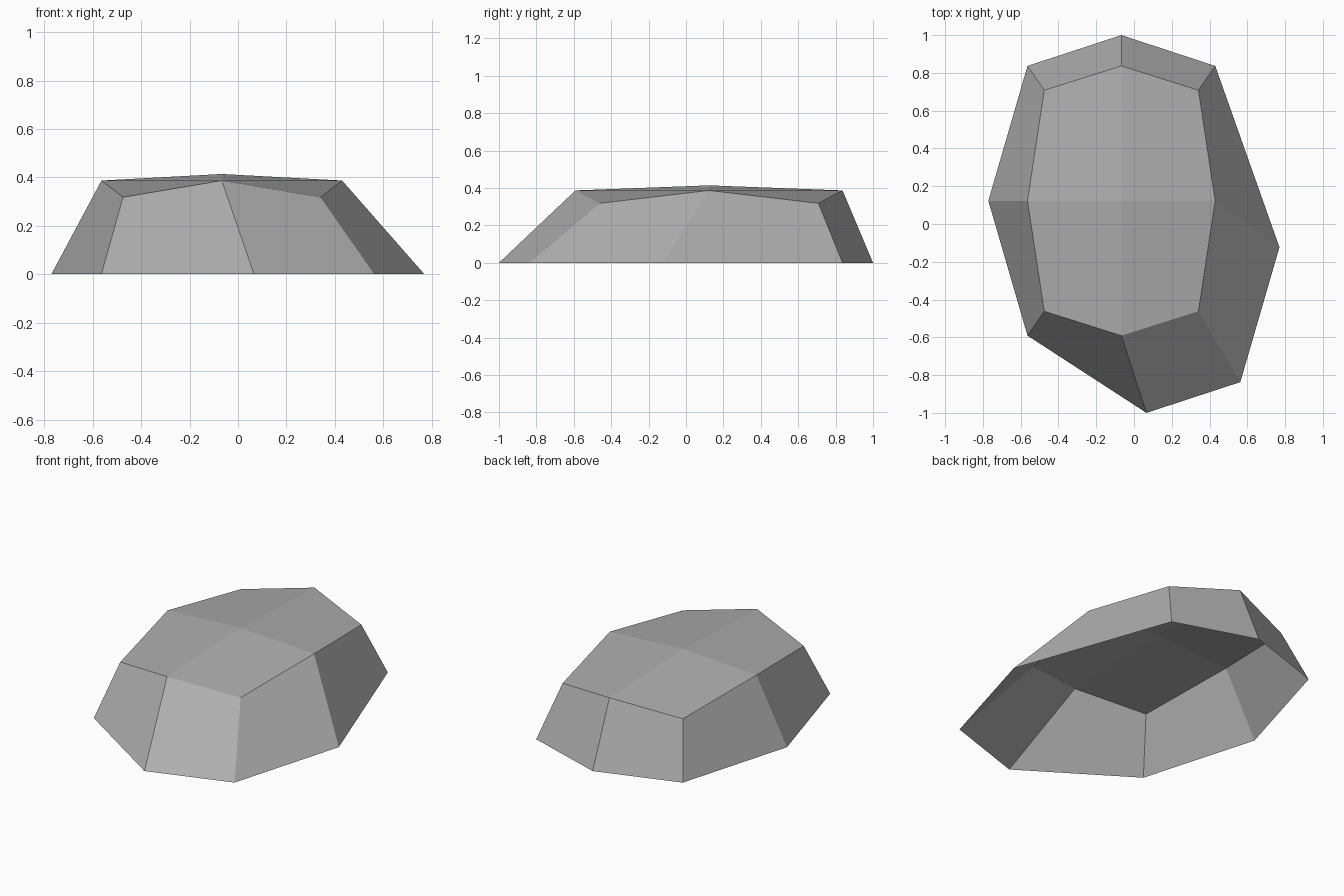
import bpy
import bmesh

# Remove the default cube
default = bpy.data.objects.get("Cube")
if default:
    bpy.data.objects.remove(default, do_unlink=True)

# Stone colour
grey = bpy.data.materials.new("stone grey")
grey.use_nodes = True
colour = (0.42, 0.42, 0.42, 1)
grey.diffuse_color = colour
grey.node_tree.nodes["Principled BSDF"].inputs["Base Color"].default_value = colour

CX, CY = -0.067, 0.123
SIGNS = [(1, 0), (1, 1), (0, 1), (-1, 1), (-1, 0), (-1, -1), (0, -1), (1, -1)]


def ring(bm, mid, corner, mid_z, corner_z, moved=()):
    """Eight-sided ring; middles and corners have their own radii and heights."""
    verts = []
    for i, (sx, sy) in enumerate(SIGNS):
        rx, ry = corner if i % 2 else mid
        x, y = CX + sx * rx, CY + sy * ry
        if i in moved:
            # The front left side of the skirt is pulled outward
            x, y = x + 0.133, y - 0.246
        verts.append(bm.verts.new((x, y, corner_z if i % 2 else mid_z)))
    return verts


# Open-bottomed rock: a low faceted cap on a flaring skirt
bm = bmesh.new()
base = ring(bm, (0.704, 0.877), (0.497, 0.714), 0, 0, moved=(0, 6, 7))
rim = ring(bm, (0.497, 0.714), (0.408, 0.585), 0.387, 0.318)
peak = bm.verts.new((CX, CY, 0.414))
for i in range(8):
    j = (i + 1) % 8
    bm.faces.new((base[i], base[j], rim[j], rim[i]))
for i in range(0, 8, 2):
    bm.faces.new((rim[i], rim[i + 1], rim[(i + 2) % 8], peak))

mesh = bpy.data.meshes.new("rock")
bm.to_mesh(mesh)
bm.free()
mesh.materials.append(grey)
rock = bpy.data.objects.new("rock", mesh)
bpy.context.collection.objects.link(rock)
